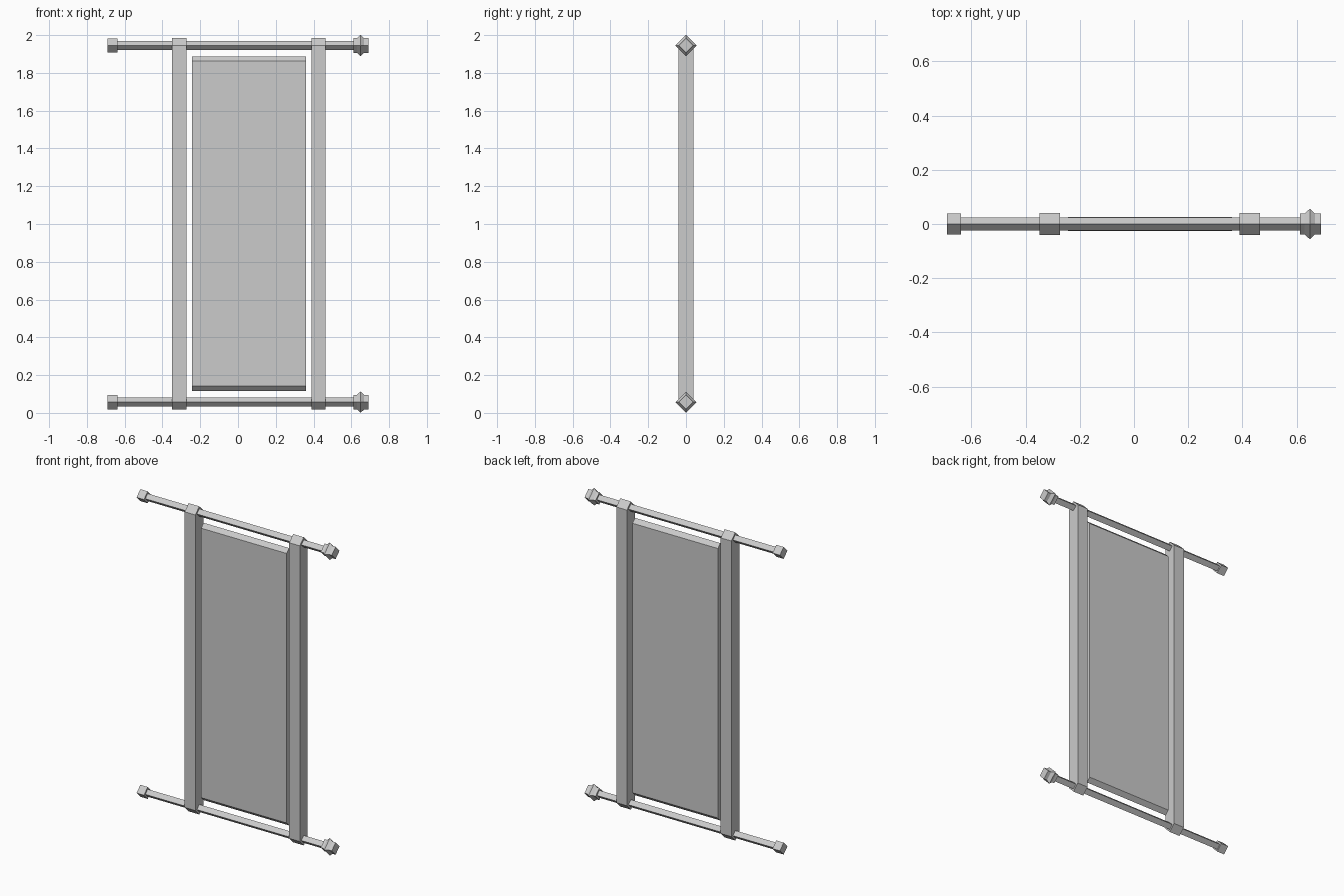
import bpy, bmesh

if "Cube" in bpy.data.objects:
    bpy.data.objects.remove(bpy.data.objects["Cube"])

LOW, HIGH = 0.057, 1.945   # rail heights


def loft(name, rings):
    """Skin a solid through equal-sized rings of points, closing both ends."""
    bm = bmesh.new()
    loops = [[bm.verts.new(p) for p in ring] for ring in rings]
    for a, b in zip(loops, loops[1:]):
        n = len(a)
        for i in range(n):
            bm.faces.new((a[i], a[(i + 1) % n], b[(i + 1) % n], b[i]))
    bm.faces.new(loops[0])
    bm.faces.new(loops[-1])
    bmesh.ops.recalc_face_normals(bm, faces=bm.faces)
    mesh = bpy.data.meshes.new(name)
    bm.to_mesh(mesh)
    bm.free()
    obj = bpy.data.objects.new(name, mesh)
    bpy.context.collection.objects.link(obj)
    return obj


def diamond_bar(name, z, profile):
    """Four-sided bar along x; profile holds (x, radius) pairs."""
    return loft(name, [[(x, r, z), (x, 0, z + r), (x, -r, z), (x, 0, z - r)]
                       for x, r in profile])


def ridged_slab(name, x0, x1, z0, z1, h):
    """Upright slab of half depth h whose top and bottom come to a ridge."""
    outline = [(0, z1), (h, z1 - h), (h, z0 + h), (0, z0), (-h, z0 + h), (-h, z1 - h)]
    return loft(name, [[(x, y, z) for y, z in outline] for x in (x0, x1)])


# Rails with a plain end cap on the left and a collared cap on the right
for side, z in (("lower", LOW), ("upper", HIGH)):
    diamond_bar(side + "_rail", z, [(-0.66, 0.024), (0.65, 0.024)])
    diamond_bar(side + "_left_cap", z, [(-0.69, 0.038), (-0.638, 0.038)])
    diamond_bar(side + "_right_cap", z, [(0.612, 0.039), (0.63, 0.039), (0.649, 0.056),
                                         (0.668, 0.039), (0.69, 0.039)])

# Upright posts clasping the rails
for side, x in (("left", -0.311), ("right", 0.427)):
    ridged_slab(side + "_post", x - 0.0375, x + 0.0375, LOW - 0.04, HIGH + 0.04, 0.04)

# Thin panel floating between the posts
ridged_slab("panel", -0.243, 0.361, 0.117, 1.888, 0.025)
